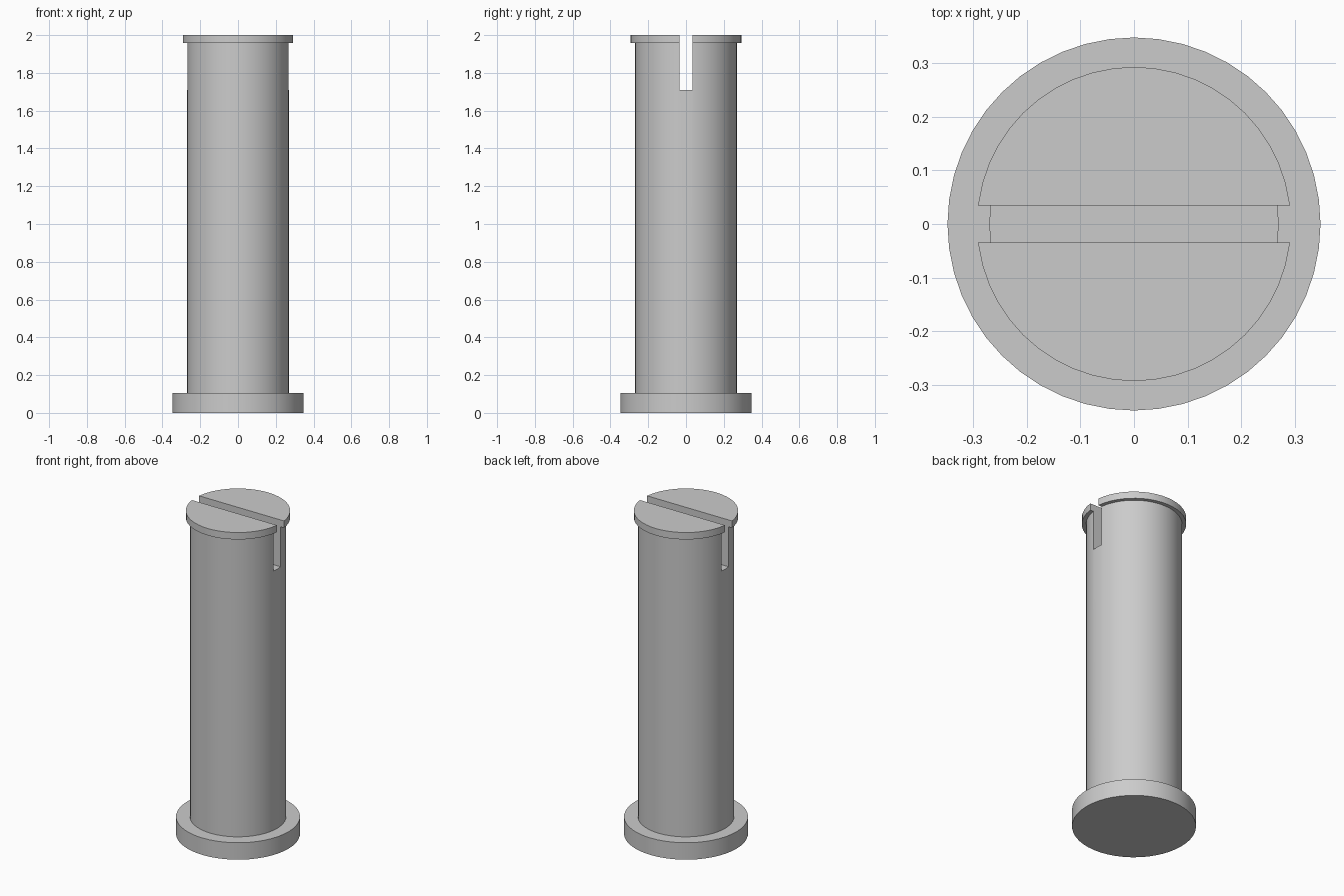
import bpy
import bmesh
import math

SEGMENTS = 48
SLOT_WIDTH = 0.069
SLOT_FLOOR = 1.71

cube = bpy.data.objects.get("Cube")
if cube:
    bpy.data.objects.remove(cube, do_unlink=True)

# Plain grey metal
grey = bpy.data.materials.new("grey metal")
grey.use_nodes = True
colour = (0.6, 0.6, 0.6, 1)
grey.diffuse_color = colour
grey.node_tree.nodes["Principled BSDF"].inputs["Base Color"].default_value = colour


def add_object(name, bm):
    mesh = bpy.data.meshes.new(name)
    bmesh.ops.recalc_face_normals(bm, faces=bm.faces)
    bm.to_mesh(mesh)
    bm.free()
    mesh.materials.append(grey)
    obj = bpy.data.objects.new(name, mesh)
    bpy.context.collection.objects.link(obj)
    return obj


def lathe(name, profile):
    """Stack rings of (radius, height) into a closed solid."""
    bm = bmesh.new()
    rings = []
    for radius, z in profile:
        angles = [math.tau * i / SEGMENTS for i in range(SEGMENTS)]
        rings.append([bm.verts.new((radius * math.cos(a), radius * math.sin(a), z))
                      for a in angles])
    for low, high in zip(rings, rings[1:]):
        for i in range(SEGMENTS):
            j = (i + 1) % SEGMENTS
            bm.faces.new((low[i], low[j], high[j], high[i]))
    bm.faces.new(rings[0])
    bm.faces.new(rings[-1])
    return add_object(name, bm)


# Pin: wide foot flange, long shaft and thin retaining lip
pin = lathe("slotted_pin", [
    (0.348, 0), (0.348, 0.105),
    (0.27, 0.105), (0.27, 1.957),
    (0.293, 1.957), (0.293, 2),
])

# Slot through the top, running left to right
bm = bmesh.new()
bmesh.ops.create_cube(bm, size=1)
bmesh.ops.scale(bm, vec=(1, SLOT_WIDTH, 1), verts=bm.verts)
bmesh.ops.translate(bm, vec=(0, 0, SLOT_FLOOR + 0.5), verts=bm.verts)
cutter = add_object("slot_cutter", bm)
cutter.hide_render = True

slot = pin.modifiers.new("slot", 'BOOLEAN')
slot.operation = 'DIFFERENCE'
slot.solver = 'EXACT'
slot.object = cutter

bpy.ops.object.select_all(action='DESELECT')
bpy.context.view_layer.objects.active = pin
pin.select_set(True)
bpy.ops.object.modifier_apply(modifier=slot.name)
bpy.data.objects.remove(cutter, do_unlink=True)

# Round sides smooth, rims and slot edges sharp
bpy.ops.object.shade_smooth_by_angle(angle=math.radians(30))
